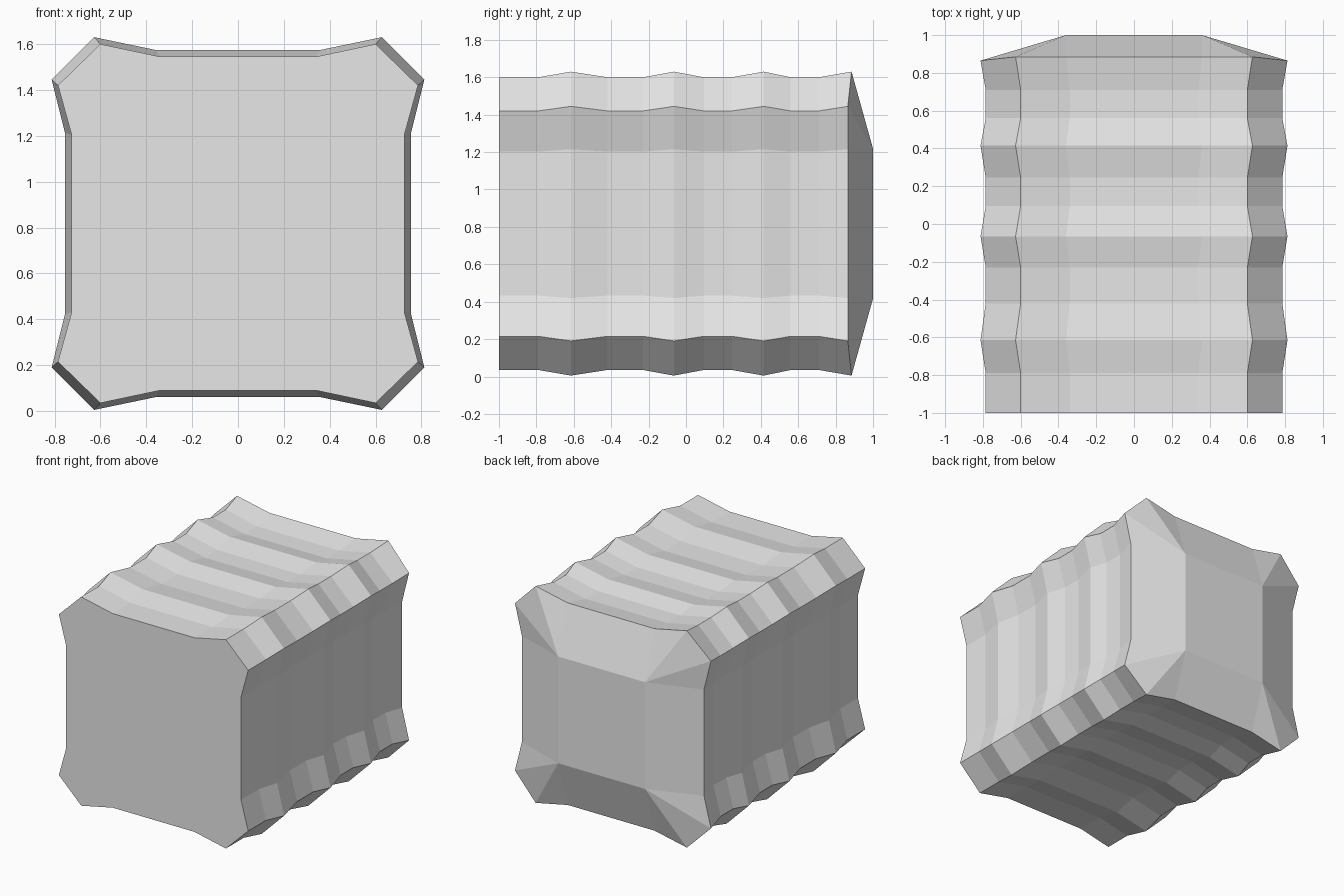
import bpy, bmesh

cube = bpy.data.objects.get("Cube")
if cube:
    bpy.data.objects.remove(cube, do_unlink=True)

grey = bpy.data.materials.new("plain_grey")
grey.use_nodes = True
grey.diffuse_color = (0.8, 0.8, 0.8, 1)
grey.node_tree.nodes["Principled BSDF"].inputs["Base Color"].default_value = (0.8, 0.8, 0.8, 1)

MID_Z = 0.8175
# Upper right quarter of the cross-section, as x and height above the middle
VALLEY = [(0.34, 0.7275), (0.60, 0.7825), (0.785, 0.6025), (0.725, 0.385)]
RIDGE = [(0.36, 0.757), (0.627, 0.8125), (0.8125, 0.627), (0.755, 0.3975)]


def outline(quarter):
    """Mirror a quarter into the closed outline, clockwise from the top."""
    right = quarter + [(x, -z) for x, z in reversed(quarter)]
    return right + [(-x, z) for x, z in reversed(right)]


bm = bmesh.new()


def add_ring(quarter, y, side_y=None):
    verts = []
    for i, (x, z) in enumerate(outline(quarter)):
        on_side = i % 8 in (2, 3, 4, 5)
        verts.append(bm.verts.new((x, side_y if on_side and side_y else y, MID_Z + z)))
    return verts


# Ribbed body: flat valleys with a sharp ridge after each
rings = []
for start, end, peak in [(-1, -0.79, -0.615), (-0.42, -0.23, -0.065), (0.095, 0.245, 0.415)]:
    rings += [add_ring(VALLEY, start), add_ring(VALLEY, end), add_ring(RIDGE, peak)]
rings += [add_ring(VALLEY, 0.56), add_ring(VALLEY, 0.71), add_ring(RIDGE, 0.885, 0.865)]

count = len(rings[0])
for a, b in zip(rings, rings[1:]):
    for i in range(count):
        j = (i + 1) % count
        bm.faces.new((a[i], a[j], b[j], b[i]))

# Flat front
bm.faces.new(rings[0])

# Raised back panel with sloping bands and triangular corners
rim = rings[-1]
panel = [bm.verts.new((x, 1, MID_Z + z))
         for x, z in outline([(0.36, 0.4)])]
bm.faces.new(panel)
for k in range(4):
    p, q = panel[k], panel[(k + 1) % 4]
    r = [rim[(4 * k + n) % count] for n in range(1, 7)]
    bm.faces.new((p, r[0], r[1]))
    bm.faces.new((p, r[1], r[2]))
    bm.faces.new((p, r[2], r[3], q))
    bm.faces.new((q, r[3], r[4]))

bmesh.ops.recalc_face_normals(bm, faces=bm.faces[:])
mesh = bpy.data.meshes.new("ribbed_block")
bm.to_mesh(mesh)
bm.free()
mesh.materials.append(grey)
block = bpy.data.objects.new("ribbed_block", mesh)
bpy.context.collection.objects.link(block)
